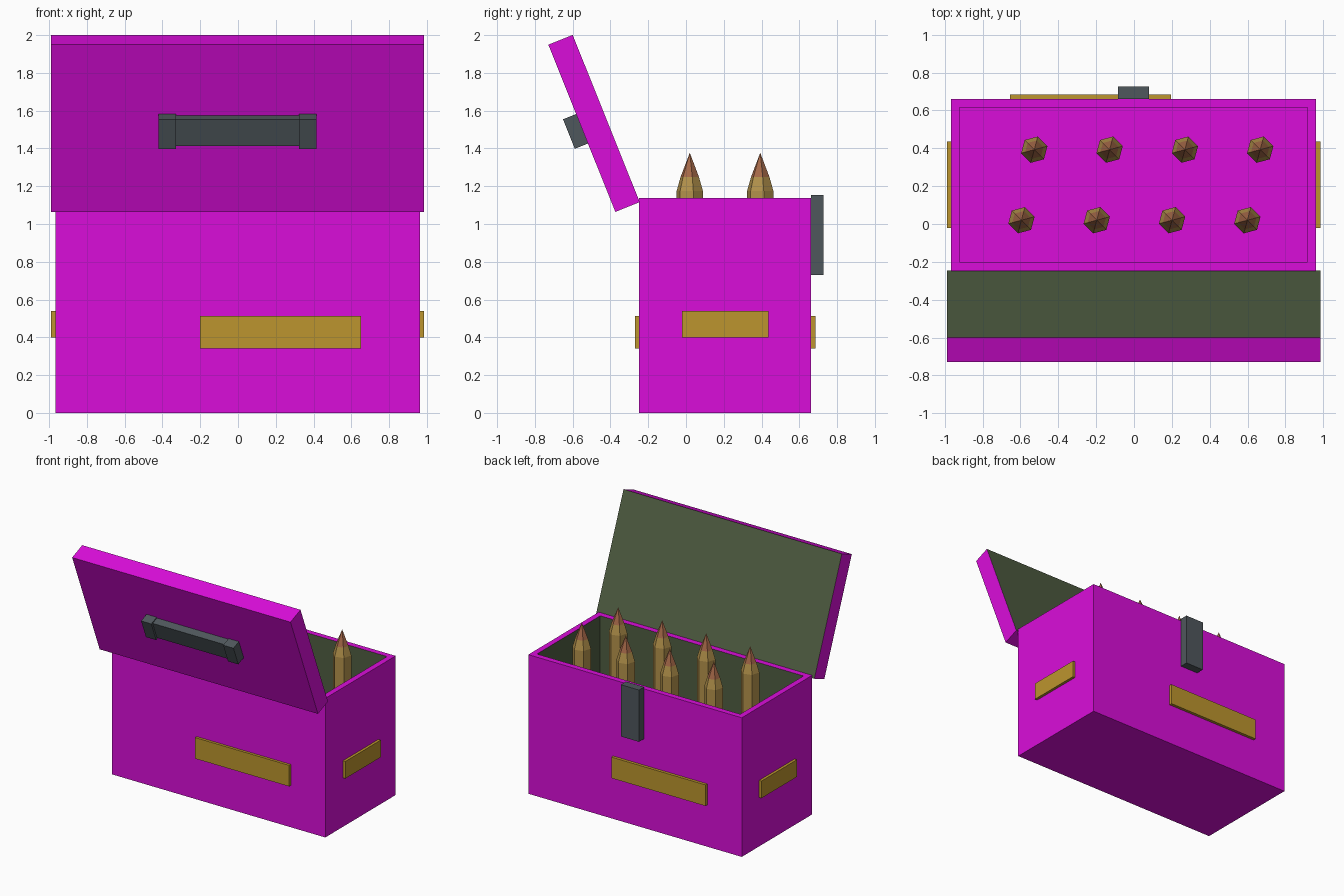
import bpy, bmesh, math
from mathutils import Matrix, Vector

if "Cube" in bpy.data.objects:
    bpy.data.objects.remove(bpy.data.objects["Cube"])


def material(name, r, g, b):
    def lin(c):
        c /= 255
        return c / 12.92 if c <= 0.04045 else ((c + 0.055) / 1.055) ** 2.4
    m = bpy.data.materials.new(name)
    m.diffuse_color = (lin(r), lin(g), lin(b), 1)
    m.use_nodes = True
    m.node_tree.nodes["Principled BSDF"].inputs["Base Color"].default_value = m.diffuse_color
    return m


MAGENTA = material("magenta paint", 218, 13, 218)
GREEN = material("dark green lining", 80, 94, 66)
YELLOW = material("ochre label", 188, 149, 46)
GREY = material("dark grey metal", 79, 87, 92)
BRASS = material("brass casing", 178, 145, 75)
COPPER = material("copper tip", 165, 104, 72)


def finish(bm, name, *mats):
    me = bpy.data.meshes.new(name)
    bmesh.ops.recalc_face_normals(bm, faces=bm.faces)
    bm.to_mesh(me)
    bm.free()
    for m in mats:
        me.materials.append(m)
    ob = bpy.data.objects.new(name, me)
    bpy.context.collection.objects.link(ob)
    return ob


def box_mesh(x, y, z):
    bm = bmesh.new()
    bmesh.ops.create_cube(bm, size=1)
    for v in bm.verts:
        v.co = [r[0] if c < 0 else r[1] for r, c in zip((x, y, z), v.co)]
    return bm


def box(name, x, y, z, mat, frame=None):
    ob = finish(box_mesh(x, y, z), name, mat)
    if frame:
        ob.matrix_world = frame
    return ob


X0, X1, Y0, Y1, TOP, FLOOR = -0.967, 0.963, -0.248, 0.661, 1.137, 0.06

# Open box: inset the top, push it down to the floor, line the inner walls
bm = box_mesh((X0, X1), (Y0, Y1), (0, TOP))
top = max(bm.faces, key=lambda f: f.calc_center_median().z)
bmesh.ops.inset_region(bm, faces=[top], thickness=0.065)
walls = bmesh.ops.extrude_discrete_faces(bm, faces=[top])["faces"]
for v in walls[0].verts:
    v.co.z = FLOOR
for f in bm.faces:
    c = f.calc_center_median()
    if abs(f.normal.z) < 0.5 and X0 + 0.01 < c.x < X1 - 0.01 and Y0 + 0.01 < c.y < Y1 - 0.01:
        f.material_index = 1
finish(bm, "box", MAGENTA, GREEN)

# Lid frame: local x across, y outward from the lid, z along the lid
along = Vector((0, -0.372, 0.928)).normalized()
out = Vector((0, -along.z, along.y))
lid_frame = Matrix.Translation((0, -0.374, 1.064)) @ Matrix(
    ((1, 0, 0), (0, out.y, along.y), (0, out.z, along.z))).to_4x4()

# Open lid with a green inner face
bm = box_mesh((-0.989, 0.985), (-0.139, 0), (0, 0.954))
min(bm.faces, key=lambda f: f.calc_center_median().y).material_index = 1
finish(bm, "lid", MAGENTA, GREEN).matrix_world = lid_frame

# Carry handle on the lid
box("handle_bar", (-0.33, 0.325), (0, 0.06), (0.40, 0.55), GREY, lid_frame)
box("handle_end_left", (-0.42, -0.328), (0, 0.075), (0.39, 0.558), GREY, lid_frame)
box("handle_end_right", (0.322, 0.415), (0, 0.075), (0.39, 0.558), GREY, lid_frame)

# Latch on the back
box("latch", (-0.085, 0.08), (Y1, 0.728), (0.73, 1.153), GREY)

# Labels on all four sides
box("label_front", (-0.2, 0.651), (-0.27, Y0), (0.342, 0.514), YELLOW)
box("label_back", (-0.655, 0.196), (Y1, 0.685), (0.342, 0.514), YELLOW)
box("label_left", (-0.989, X0), (-0.02, 0.437), (0.40, 0.54), YELLOW)
box("label_right", (X1, 0.985), (-0.02, 0.437), (0.40, 0.54), YELLOW)


# Six-sided cartridges: casing, shoulder and pointed tip
def cartridge(name, x, y):
    bm = bmesh.new()
    rings = []
    for r, z in ((0.072, FLOOR), (0.072, 1.175), (0.05, 1.25)):
        rings.append([bm.verts.new((x + r * math.cos(a), y + r * math.sin(a), z))
                      for a in (math.radians(15 + 60 * i) for i in range(6))])
    tip = bm.verts.new((x, y, 1.377))
    bm.faces.new(rings[0])
    for i in range(6):
        j = (i + 1) % 6
        for lo, hi in zip(rings, rings[1:]):
            bm.faces.new((lo[i], lo[j], hi[j], hi[i]))
        bm.faces.new((rings[2][i], rings[2][j], tip)).material_index = 1
    finish(bm, name, BRASS, COPPER)


for row, (x, y) in {"front": (-0.595, 0.02), "back": (-0.527, 0.393)}.items():
    for i in range(4):
        cartridge(f"cartridge_{row}_{i + 1}", x + 0.398 * i, y)
